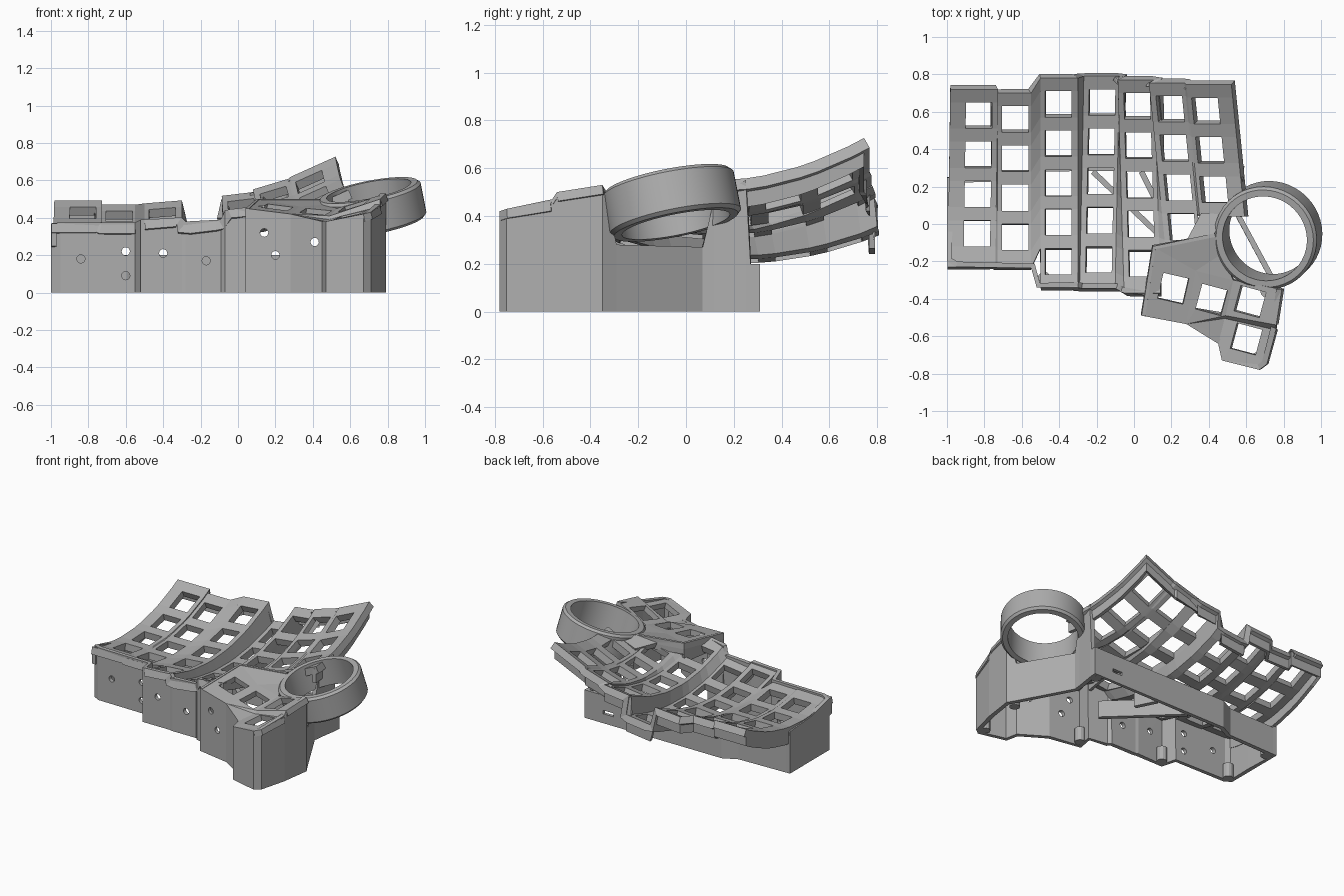
import bpy, bmesh, math
from mathutils import Vector, Matrix

if "Cube" in bpy.data.objects:
    bpy.data.objects.remove(bpy.data.objects["Cube"])

grey = bpy.data.materials.new("plain_grey")
grey.use_nodes = True
grey.diffuse_color = (0.42, 0.42, 0.42, 1)
grey.node_tree.nodes["Principled BSDF"].inputs["Base Color"].default_value = (0.42, 0.42, 0.42, 1)


def finish(name, bm, thickness=0):
    """Turn a bmesh into an object, optionally thickened behind its faces."""
    mesh = bpy.data.meshes.new(name)
    bm.to_mesh(mesh)
    bm.free()
    mesh.materials.append(grey)
    obj = bpy.data.objects.new(name, mesh)
    bpy.context.scene.collection.objects.link(obj)
    if thickness:
        mod = obj.modifiers.new("thickness", 'SOLIDIFY')
        mod.thickness = thickness
        mod.offset = -1
    return obj


def sheet(name, polygons, thickness):
    bm = bmesh.new()
    for poly in polygons:
        bm.faces.new([bm.verts.new(p) for p in poly])
    bmesh.ops.remove_doubles(bm, verts=bm.verts, dist=0.002)
    return finish(name, bm, thickness)


def bar(name, a, b, width, height):
    a, b = Vector(a), Vector(b)
    turn = math.atan2(b.y - a.y, b.x - a.x)
    bm = bmesh.new()
    bmesh.ops.create_cube(bm, size=1, matrix=Matrix.Translation((a + b) / 2)
                          @ Matrix.Rotation(turn, 4, 'Z')
                          @ Matrix.Diagonal(((b - a).length, width, height, 1)))
    return finish(name, bm)


# Key columns: left, centre, right, low height, low y, curve, slope, lean, y shift, front y, first row
HOLE = 0.07
COLUMNS = [
    (-.99, -.835, -.735, .32, .10, .45, 0, .015, -.06, -.23, 1),
    (-.73, -.635, -.55, .315, .10, .43, 0, 0, -.08, -.235, 1),
    (-.50, -.405, -.30, .31, .12, .40, .08, 0, 0, -.34, 0),
    (-.28, -.18, -.09, .26, .22, .35, .12, .02, .01, -.345, 0),
    (-.07, .03, .125, .36, .12, .40, .12, -.03, -.01, -.37, 0),
    (.135, .235, .325, .42, .12, .40, .30, -.10, -.025, -.15, 1),
    (.335, .425, .575, .48, .10, .43, .45, -.10, -.035, .04, 2),
]


def plate_point(col, line, row_line):
    left, mid, right, low, y_low, curve, slope, lean, shift, front, first = COLUMNS[col]
    if row_line == 2 * first:
        y = front
    elif row_line == 11:
        y = .78 + shift
    else:
        y = -.2 + .21 * ((row_line - 1) // 2) + (HOLE if row_line % 2 == 0 else -HOLE) + shift
    x = (left, mid - HOLE, mid + HOLE, right)[line]
    z = low + slope * (x - mid) + curve * (y - y_low) ** 2
    return Vector((x + lean * (y - .2), y, z))


# Curved key plate with square switch openings
cells = []
for c, column in enumerate(COLUMNS):
    for b in range(2 * column[-1], 11):
        for a in range(3):
            if not (a == 1 and b % 2 == 1):
                cells.append([plate_point(c, a, b), plate_point(c, a + 1, b),
                              plate_point(c, a + 1, b + 1), plate_point(c, a, b + 1)])
        if c < 6 and b >= 2 * COLUMNS[c + 1][-1]:
            cells.append([plate_point(c, 3, b), plate_point(c + 1, 0, b),
                          plate_point(c + 1, 0, b + 1), plate_point(c, 3, b + 1)])
sheet("key_plate", cells, .05)

# Hanging rim along the right, back and left edges of the plate
edge = [plate_point(6, 3, b) for b in range(4, 12)]
edge += [plate_point(c, a, 11) for c in reversed(range(7)) for a in (3, 0)][1:]
edge += [plate_point(0, 0, b) for b in reversed(range(2, 11))]
top, drop = Vector((0, 0, -.02)), Vector((0, 0, -.12))
sheet("plate_rim", [[p + drop, q + drop, q + top, p + top] for p, q in zip(edge, edge[1:])], .025)


def key_frame(corners, centre, angle):
    """Four faces around a square opening in a sloping quad."""
    pts = [Vector(p) for p in corners]
    mid = sum(pts, Vector()) / 4
    n = (pts[2] - pts[0]).cross(pts[3] - pts[1])
    ring = []
    for sx, sy in ((-1, -1), (1, -1), (1, 1), (-1, 1)):
        off = Matrix.Rotation(math.radians(angle), 2) @ Vector((sx * HOLE, sy * HOLE))
        x, y = centre[0] + off.x, centre[1] + off.y
        ring.append(Vector((x, y, mid.z - (n.x * (x - mid.x) + n.y * (y - mid.y)) / n.z)))
    return [[pts[i], pts[(i + 1) % 4], ring[(i + 1) % 4], ring[i]] for i in range(4)]


# Thumb cluster deck
a0, a1, a2 = (.04, -.49, .45), (.28, -.535, .42), (.49, -.49, .41)
b0, b1, b2 = (.10, -.12, .50), (.33, -.25, .46), (.53, -.30, .45)
c1, c2 = (.76, -.54, .50), (.79, -.35, .53)
d0, d1, d2, d3 = (.47, -.73, .38), (.71, -.75, .43), (.76, -.567, .46), (.485, -.505, .39)
notch, tip = (.45, -.64, .38), (.67, -.78, .42)
inner, low_inner = (.43, -.05, .50), (.47, -.16, .47)
deck = key_frame([a0, a1, b1, b0], (.21, -.345), -13)
deck += key_frame([a1, a2, b2, b1], (.415, -.405), -15)
deck += key_frame([a2, c1, c2, b2], (.62, -.415), -15)
deck += [[a1, notch, d3], [d3, a2, a1], [b0, b1, low_inner, inner], [b1, b2, low_inner],
         [inner, (.49, .05, .50), (.36, .06, .46), (.28, -.09, .47)]]
sheet("thumb_deck", deck, .04)
lower = key_frame([d0, d1, d2, d3], (.60, -.615), -15)
sheet("lower_thumb_deck", lower + [[notch, d0, d3], [d0, tip, d1]], .04)
sheet("thumb_step", [[d3, d2, c1, a2]], .015)
sheet("thumb_side", [[(.10, -.12, .36), (.04, -.49, .36), a0, b0],
                     [(.43, -.05, .42), (.10, -.12, .42), b0, inner]], .02)

# Outer wall: x, y, top height
OUTLINE = [
    (-1, .25, .30), (-1, .0, .32), (-1, -.2, .37), (-.95, -.23, .375), (-.55, -.235, .375),
    (-.52, -.34, .39), (-.30, -.34, .40), (-.28, -.345, .38), (-.09, -.345, .39),
    (-.07, -.365, .44), (.06, -.38, .455), (.04, -.49, .45), (.28, -.535, .42),
    (.45, -.64, .38), (.47, -.73, .38), (.67, -.78, .42), (.71, -.75, .43),
    (.76, -.56, .47), (.79, -.35, .53), (.755, -.29, .28), (.56, .07, .27),
    (.565, .12, .48), (.585, .25, .55), (.587, .27, .20), (.59, .31, .20),
    (-.5, .31, .20), (-.6, .26, .20), (-.97, .25, .20),
]
walls = []
for p, q in zip(OUTLINE, OUTLINE[1:] + OUTLINE[:1]):
    walls.append([(p[0], p[1], 0), (q[0], q[1], 0), q, p])
outer_wall = sheet("outer_wall", walls, .03)

# Screw holes through the front and a port slot through the back
bm = bmesh.new()
for x, y, z in ((-.84, -.23, .18), (-.6, -.23, .22), (-.6, -.23, .09), (-.4, -.34, .21),
                (-.17, -.34, .17), (.14, -.51, .32), (.2, -.52, .2), (.41, -.61, .27)):
    bmesh.ops.create_cone(bm, cap_ends=True, segments=16, radius1=.022, radius2=.022, depth=.2,
                          matrix=Matrix.Translation((x, y, z)) @ Matrix.Rotation(math.pi / 2, 4, 'X'))
bmesh.ops.create_cube(bm, size=1, matrix=Matrix.Translation((.4, .3, .08))
                      @ Matrix.Diagonal((.08, .2, .025, 1)))
cutter = finish("hole_cutter", bm)
cutter.hide_render = True
cutter.hide_viewport = True
cut = outer_wall.modifiers.new("holes", 'BOOLEAN')
cut.operation = 'DIFFERENCE'
cut.solver = 'EXACT'
cut.object = cutter

# Tilted trackball ring
bm = bmesh.new()
STEPS = 48
tilt = Matrix.Translation((.717, -.06, .455)) @ Vector((-.19, -.19, .96)).to_track_quat('Z', 'Y').to_matrix().to_4x4()
profile = [(.23, -.095), (.265, -.095), (.28, -.08), (.28, .08), (.265, .095), (.23, .095)]
rings = [[bm.verts.new(tilt @ Vector((r * math.cos(t), r * math.sin(t), h))) for r, h in profile]
         for t in (2 * math.pi * i / STEPS for i in range(STEPS))]
for i, ring in enumerate(rings):
    after = rings[(i + 1) % STEPS]
    for j in range(len(profile)):
        k = (j + 1) % len(profile)
        bm.faces.new([ring[j], after[j], after[k], ring[k]])
bmesh.ops.recalc_face_normals(bm, faces=bm.faces)
trackball_ring = finish("trackball_ring", bm)
bpy.context.view_layer.objects.active = trackball_ring
trackball_ring.select_set(True)
bpy.ops.object.shade_smooth_by_angle(angle=math.radians(30))

# Inner braces and screw posts
bar("centre_brace", (-.22, .28, .06), (.2, -.12, .06), .03, .12)
bar("short_brace", (.04, .28, .06), (.11, .14, .06), .03, .12)
for n, (x, y) in enumerate(((-.95, -.18), (-.95, .2), (-.48, -.29), (.09, -.44), (.66, -.72), (.71, -.36), (.54, .26))):
    bm = bmesh.new()
    bmesh.ops.create_cone(bm, cap_ends=True, segments=12, radius1=.035, radius2=.035, depth=.1,
                          matrix=Matrix.Translation((x, y, .05)))
    finish(f"screw_post_{n + 1}", bm)
